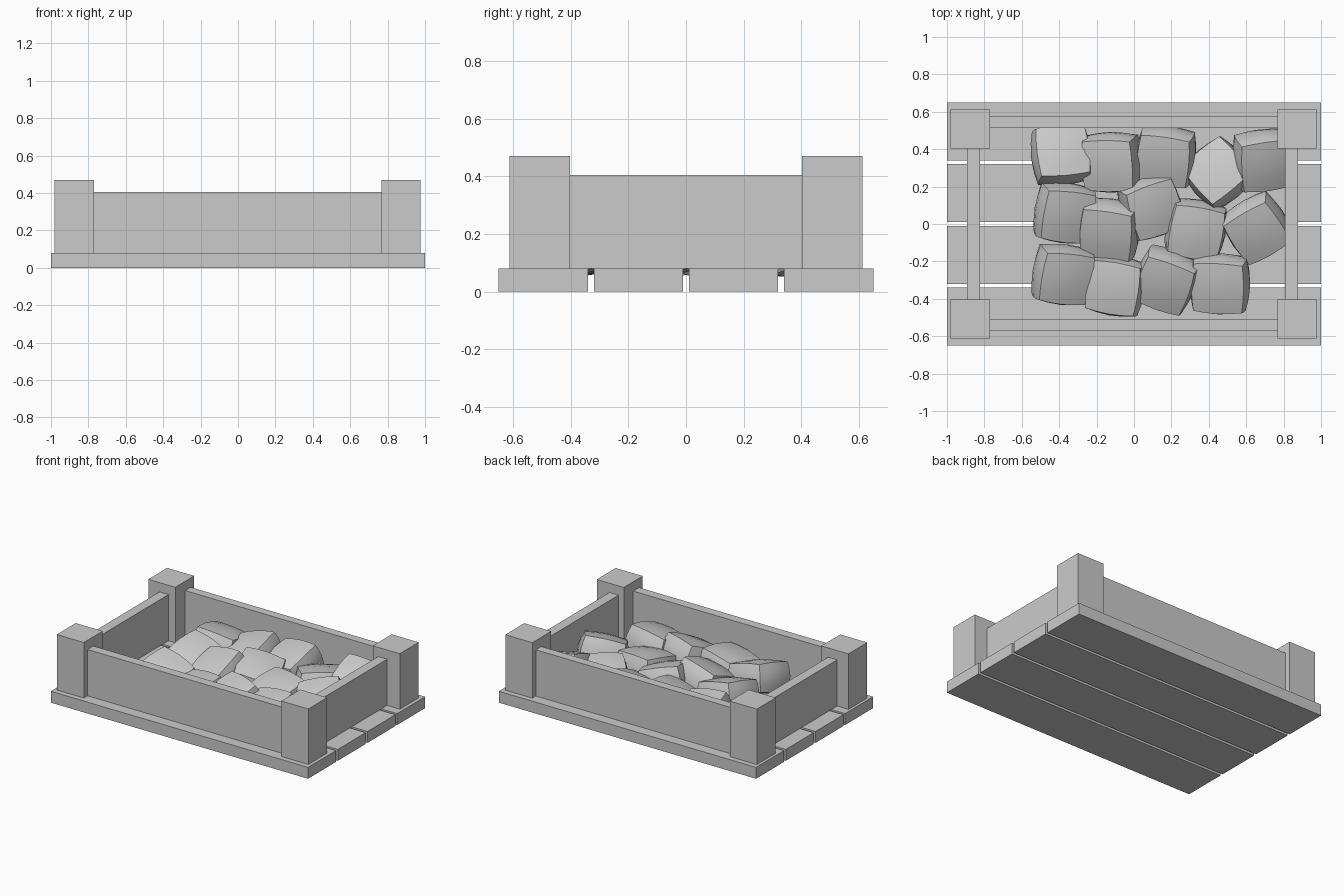
import bpy, bmesh, random
from math import radians
from mathutils import Euler, Matrix, Vector

random.seed(4)

cube = bpy.data.objects.get("Cube")
if cube:
    bpy.data.objects.remove(cube, do_unlink=True)

grey = bpy.data.materials.new("light_grey")
tone = (0.6, 0.6, 0.6, 1)
grey.diffuse_color = tone
grey.use_nodes = True
grey.node_tree.nodes["Principled BSDF"].inputs["Base Color"].default_value = tone


def add_object(name, bm):
    mesh = bpy.data.meshes.new(name)
    bm.to_mesh(mesh)
    bm.free()
    mesh.materials.append(grey)
    obj = bpy.data.objects.new(name, mesh)
    bpy.context.collection.objects.link(obj)
    return obj


def box(name, low, high):
    low, high = Vector(low), Vector(high)
    bm = bmesh.new()
    bmesh.ops.create_cube(bm, size=1)
    bmesh.ops.scale(bm, vec=high - low, verts=bm.verts)
    bmesh.ops.translate(bm, vec=(low + high) / 2, verts=bm.verts)
    return add_object(name, bm)


FLOOR, RIM, POST_TOP = 0.08, 0.405, 0.47

# Four floor planks with narrow gaps
for i in range(4):
    y = -0.65 + i * 0.33
    box(f"floor_plank_{i + 1}", (-1, y, 0), (1, y + 0.31, FLOOR))

# Corner posts
for side, x in (("right", -0.98), ("left", 0.766)):
    for end, y in (("front", -0.613), ("back", 0.403)):
        box(f"{end}_{side}_post", (x, y, FLOOR), (x + 0.21, y + 0.21, POST_TOP))

# Side boards between the posts
box("front_board", (-0.78, -0.572, FLOOR), (0.78, -0.507, RIM))
box("back_board", (-0.78, 0.513, FLOOR), (0.78, 0.574, RIM))
box("right_board", (-0.893, -0.41, FLOOR), (-0.823, 0.41, RIM))
box("left_board", (0.807, -0.41, FLOOR), (0.877, 0.41, RIM))


# Chunks: bulging blocks with crisp rims, tipped at odd angles
def chunk(name, x, y, yaw):
    bm = bmesh.new()
    bmesh.ops.create_cube(bm, size=0.29)
    bmesh.ops.subdivide_edges(bm, edges=bm.edges, cuts=3, use_grid_fill=True)
    for v in bm.verts:
        v.co = v.co.lerp(v.co.normalized() * 0.19, 0.4)
        v.co.z *= 0.68
    pitch = random.choice((-1, 1)) * random.uniform(10, 26)
    roll = random.uniform(-18, 18)
    tip = Euler((radians(pitch), radians(roll), 0)).to_matrix()
    bmesh.ops.rotate(bm, matrix=Matrix.Rotation(radians(yaw), 3, "Z") @ tip, verts=bm.verts)
    drop = 0.05 - min(v.co.z for v in bm.verts)
    bmesh.ops.translate(bm, vec=(x, y, drop), verts=bm.verts)
    # Keep the ends inside the long boards
    for v in bm.verts:
        v.co.y = max(-0.54, min(0.54, v.co.y))
        v.co.x = min(0.86, v.co.x)
    obj = add_object(name, bm)
    bpy.ops.object.select_all(action="DESELECT")
    obj.select_set(True)
    bpy.context.view_layer.objects.active = obj
    bpy.ops.object.shade_smooth_by_angle(angle=radians(35))


layout = (
    (-0.39, 0.37, 5), (-0.12, 0.33, 0), (0.17, 0.36, -8), (0.45, 0.27, 40), (0.69, 0.34, 8),
    (-0.37, 0.06, -6), (-0.13, -0.03, -8), (0.09, 0.09, 20), (0.33, -0.03, -10), (0.66, -0.02, 30),
    (-0.38, -0.27, -6), (-0.1, -0.33, -10), (0.17, -0.3, -20), (0.46, -0.32, -3),
)
for i, (x, y, yaw) in enumerate(layout):
    chunk(f"chunk_{i + 1}", x, y, yaw)
